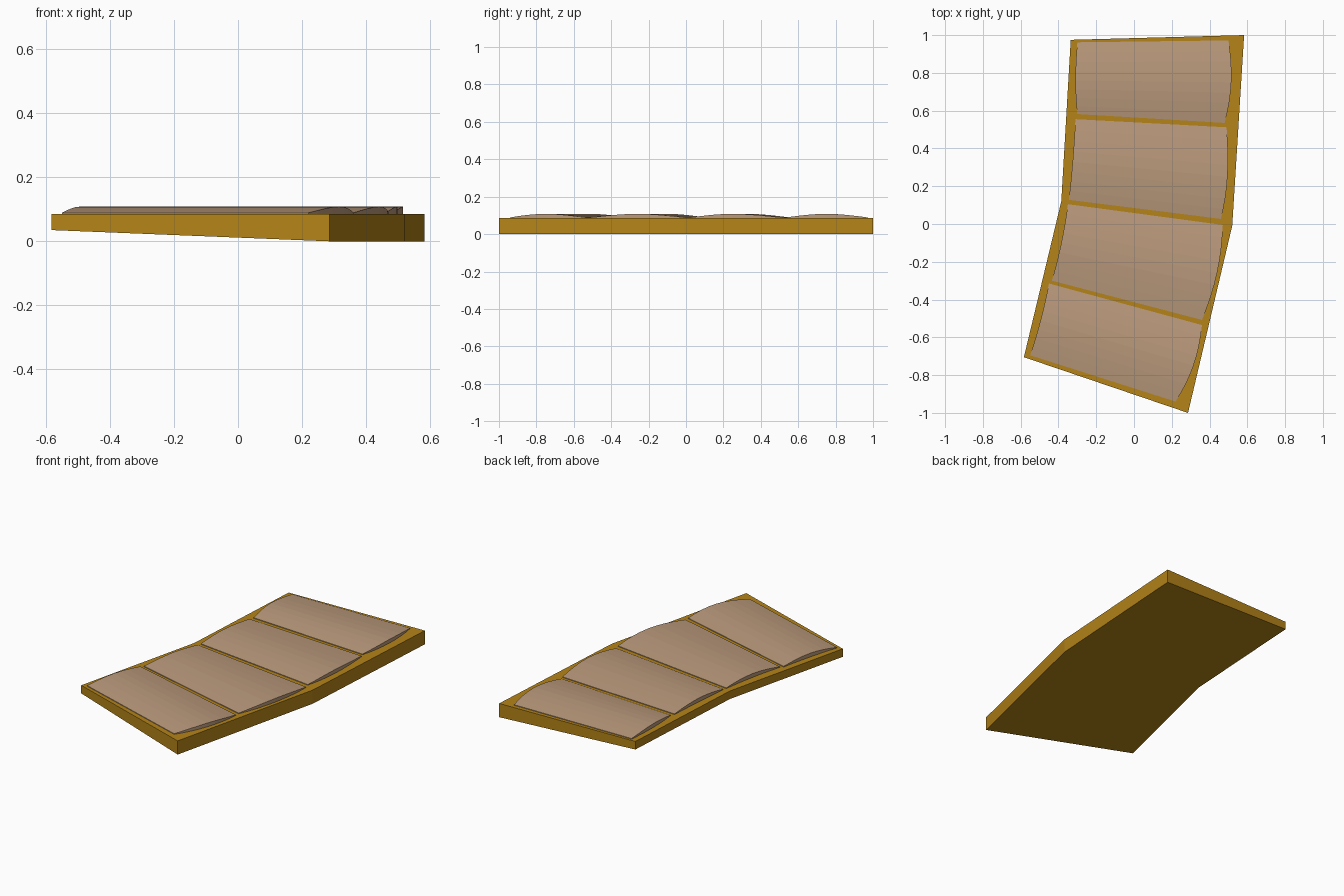
import bpy
from math import sin, pi
from mathutils import Vector

if "Cube" in bpy.data.objects:
    bpy.data.objects.remove(bpy.data.objects["Cube"])


def material(name, rgb):
    m = bpy.data.materials.new(name)
    m.diffuse_color = (*rgb, 1)
    m.use_nodes = True
    m.node_tree.nodes["Principled BSDF"].inputs["Base Color"].default_value = m.diffuse_color
    return m


def loft(name, sections, mat):
    """Closed solid through four-cornered cross-sections."""
    verts = [p for s in sections for p in s]
    faces = [(0, 1, 2, 3)]
    for k in range(len(sections) - 1):
        a, b = 4 * k, 4 * k + 4
        for i in range(4):
            j = (i + 1) % 4
            faces.append((a + j, a + i, b + i, b + j))
    n = len(verts)
    faces.append((n - 1, n - 2, n - 3, n - 4))
    mesh = bpy.data.meshes.new(name)
    mesh.from_pydata(verts, [], faces)
    mesh.materials.append(mat)
    ob = bpy.data.objects.new(name, mesh)
    bpy.context.collection.objects.link(ob)


def arc(a, m, b, t):
    """Quadratic curve through a, m (halfway) and b."""
    a, m, b = Vector(a), Vector(m), Vector(b)
    return a * (1 - t) * (1 - 2 * t) + m * 4 * t * (1 - t) + b * t * (2 * t - 1)


gold = material("gold", (0.46, 0.23, 0.009))
tan = material("tan", (0.49, 0.32, 0.20))
TOP = 0.085

# Bent base plate, thinner along its left edge
plan = [((-0.583, -0.705), (0.286, -1.0)),
        ((-0.385, 0.12), (0.52, -0.01)),
        ((-0.335, 0.975), (0.583, 1.0))]
loft("base_plate", [((*l, 0.035), (*l, TOP), (*r, TOP), (*r, 0)) for l, r in plan], gold)

# Four domed pads: left and right edges each given as back, middle, front
pads = [
    [(-0.30, 0.962), (-0.31, 0.76), (-0.30, 0.582), (0.50, 0.972), (0.515, 0.75), (0.48, 0.535)],
    [(-0.31, 0.555), (-0.325, 0.33), (-0.345, 0.128), (0.49, 0.512), (0.495, 0.25), (0.46, 0.027)],
    [(-0.35, 0.105), (-0.385, -0.10), (-0.435, -0.30), (0.47, -0.005), (0.44, -0.26), (0.36, -0.508)],
    [(-0.45, -0.315), (-0.495, -0.51), (-0.55, -0.695), (0.36, -0.535), (0.315, -0.75), (0.22, -0.94)],
]
STEPS = 8
for n, p in enumerate(pads, 1):
    sections = []
    for k in range(STEPS, -1, -1):
        t = k / STEPS
        l, r = arc(*p[:3], t), arc(*p[3:], t)
        h = 0.089 + 0.019 * sin(pi * t)
        sections.append(((*l, TOP - 0.01), (*l, h), (*r, h), (*r, TOP - 0.01)))
    loft(f"pad_{n}", sections, tan)
